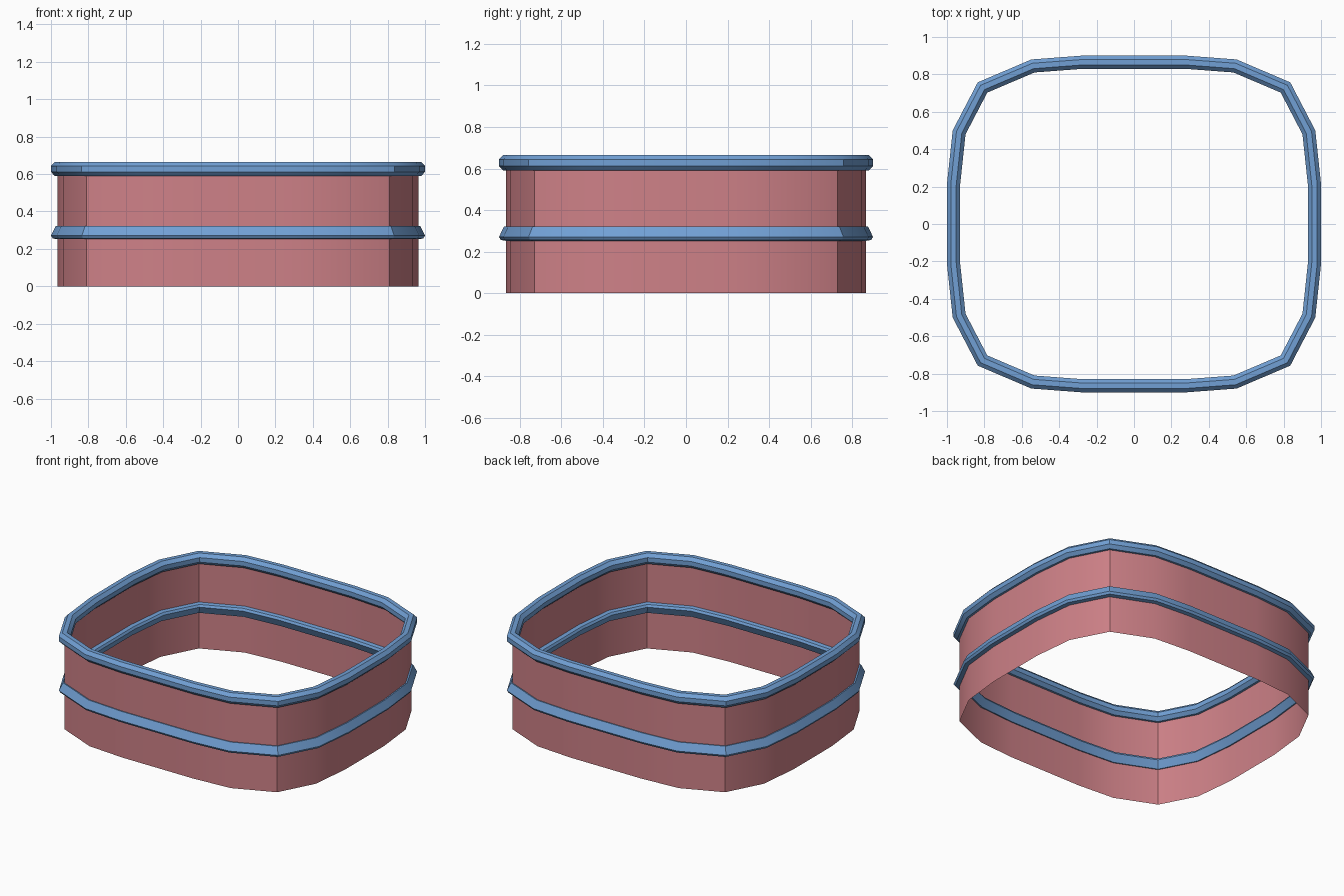
import bpy
import bmesh
import math
from mathutils import Vector

cube = bpy.data.objects.get("Cube")
if cube:
    bpy.data.objects.remove(cube, do_unlink=True)


def make_material(name, color):
    mat = bpy.data.materials.new(name)
    mat.use_nodes = True
    mat.diffuse_color = color
    mat.node_tree.nodes["Principled BSDF"].inputs["Base Color"].default_value = color
    return mat


pink = make_material("dusty pink", (0.62, 0.22, 0.245, 1))
blue = make_material("soft blue", (0.165, 0.35, 0.66, 1))

# Rounded-square outline: one quadrant, mirrored to all four, counter-clockwise
quadrant = [(0.965, 0.21), (0.935, 0.49), (0.81, 0.73), (0.54, 0.845), (0.275, 0.865)]
half = quadrant + [(-x, y) for x, y in reversed(quadrant)]
outline = [Vector(p) for p in half + [(-x, -y) for x, y in half]]


def outward(i):
    """Mitre vector at an outline corner, so swept sides keep an even width."""
    a, b, c = outline[i - 1], outline[i], outline[(i + 1) % len(outline)]
    d1, d2 = (b - a).normalized(), (c - b).normalized()
    n1, n2 = Vector((d1.y, -d1.x)), Vector((d2.y, -d2.x))
    return (n1 + n2) / (1 + n1.dot(n2))


def sweep(name, profile, z, mat, closed=True):
    """Sweep a (outward, up) profile around the outline."""
    bm = bmesh.new()
    loops = []
    for i, p in enumerate(outline):
        m = outward(i)
        loops.append([bm.verts.new((p.x + m.x * u, p.y + m.y * u, z + v)) for u, v in profile])
    count = len(profile)
    for i, loop in enumerate(loops):
        nxt = loops[(i + 1) % len(loops)]
        for j in range(count if closed else count - 1):
            k = (j + 1) % count
            bm.faces.new((loop[j], nxt[j], nxt[k], loop[k]))
    if closed:
        bmesh.ops.recalc_face_normals(bm, faces=bm.faces)
    mesh = bpy.data.meshes.new(name)
    bm.to_mesh(mesh)
    bm.free()
    mesh.materials.append(mat)
    obj = bpy.data.objects.new(name, mesh)
    bpy.context.collection.objects.link(obj)
    bpy.ops.object.select_all(action='DESELECT')
    obj.select_set(True)
    bpy.context.view_layer.objects.active = obj
    bpy.ops.object.shade_smooth_by_angle(angle=math.radians(30))
    return obj


# Thin open wall
sweep("wall_band", [(0, 0), (0, 0.63)], 0, pink, closed=False)

# Eight-sided bead on the top edge
r = 0.0375 / math.cos(math.pi / 8)
octagon = [(0.94 * r * math.cos(a), r * math.sin(a))
           for a in (math.pi / 8 + k * math.pi / 4 for k in range(8))]
sweep("top_rim", octagon, 0.6275, blue)

# Slanted bead around the middle
slanted = [(0.035, -0.015), (0.01, 0.036), (-0.026, 0.03)]
slanted += [(-u, -v) for u, v in slanted]
sweep("middle_rim", slanted, 0.286, blue)
